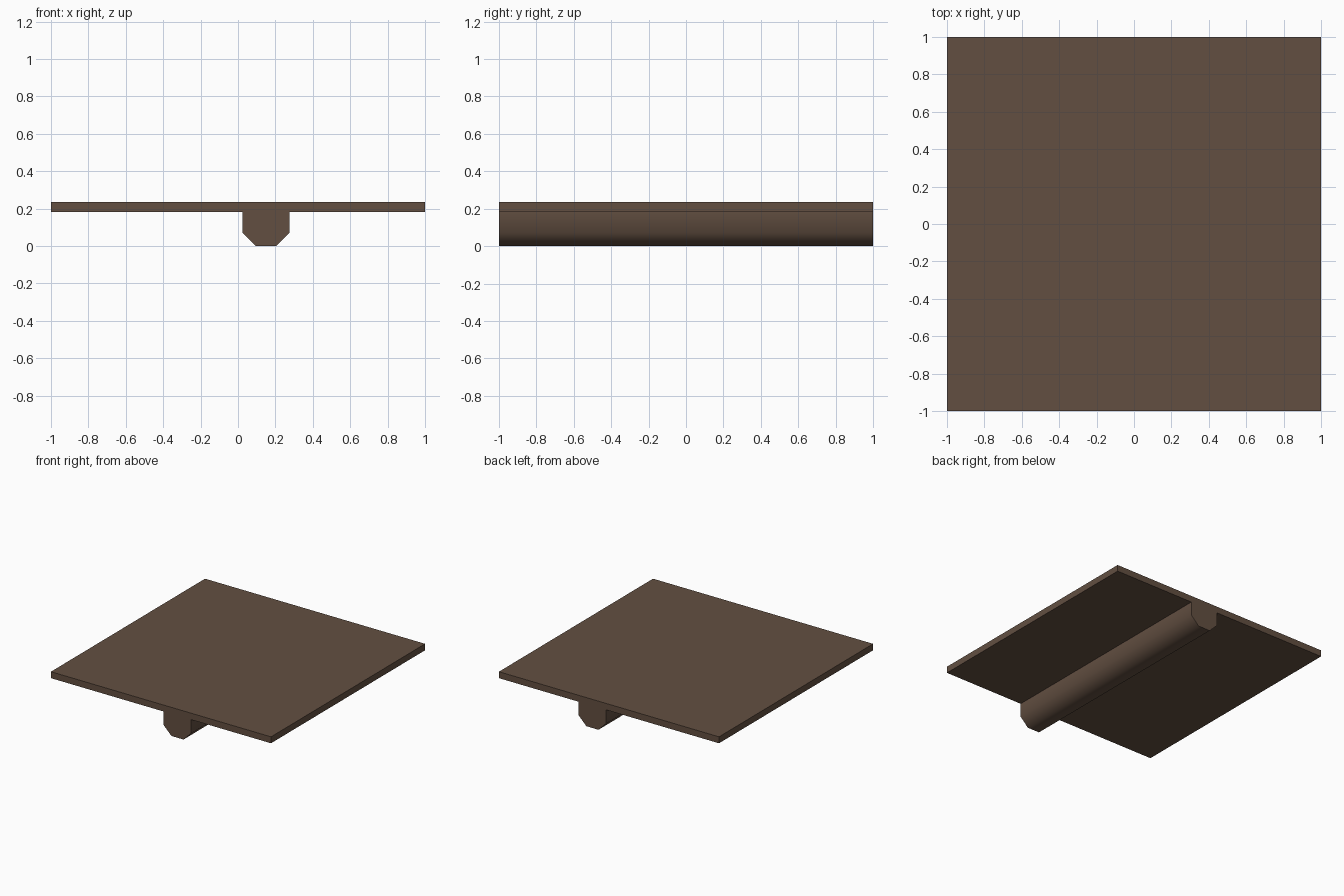
import bpy, bmesh, math

if "Cube" in bpy.data.objects:
    bpy.data.objects.remove(bpy.data.objects["Cube"])

# Single dark wood colour
wood = bpy.data.materials.new("dark_wood")
wood.diffuse_color = (0.123, 0.078, 0.053, 1)
wood.use_nodes = True
wood.node_tree.nodes["Principled BSDF"].inputs["Base Color"].default_value = wood.diffuse_color

# Cross-section: thin floor slab with a chamfered beam beneath, off centre
TOP, UNDER, CHAMFER = 0.235, 0.182, 0.07
CX, HALF, FOOT = 0.15, 0.125, 0.055
profile = [
    (-1, TOP), (-1, UNDER),
    (CX - HALF, UNDER), (CX - HALF, CHAMFER), (CX - FOOT, 0),
    (CX + FOOT, 0), (CX + HALF, CHAMFER), (CX + HALF, UNDER),
    (1, UNDER), (1, TOP),
]

# Extrude the section from front to back
bm = bmesh.new()
face = bm.faces.new([bm.verts.new((x, -1, z)) for x, z in profile])
ext = bmesh.ops.extrude_face_region(bm, geom=[face], use_keep_orig=True)
for v in ext["geom"]:
    if isinstance(v, bmesh.types.BMVert):
        v.co.y = 1
bmesh.ops.recalc_face_normals(bm, faces=bm.faces)
mesh = bpy.data.meshes.new("floor_with_beam")
bm.to_mesh(mesh)
bm.free()
mesh.materials.append(wood)
obj = bpy.data.objects.new("floor_with_beam", mesh)
bpy.context.collection.objects.link(obj)

# Soft shading round the beam's chamfers, sharp right angles elsewhere
bpy.context.view_layer.objects.active = obj
obj.select_set(True)
bpy.ops.object.shade_smooth_by_angle(angle=math.radians(60))
